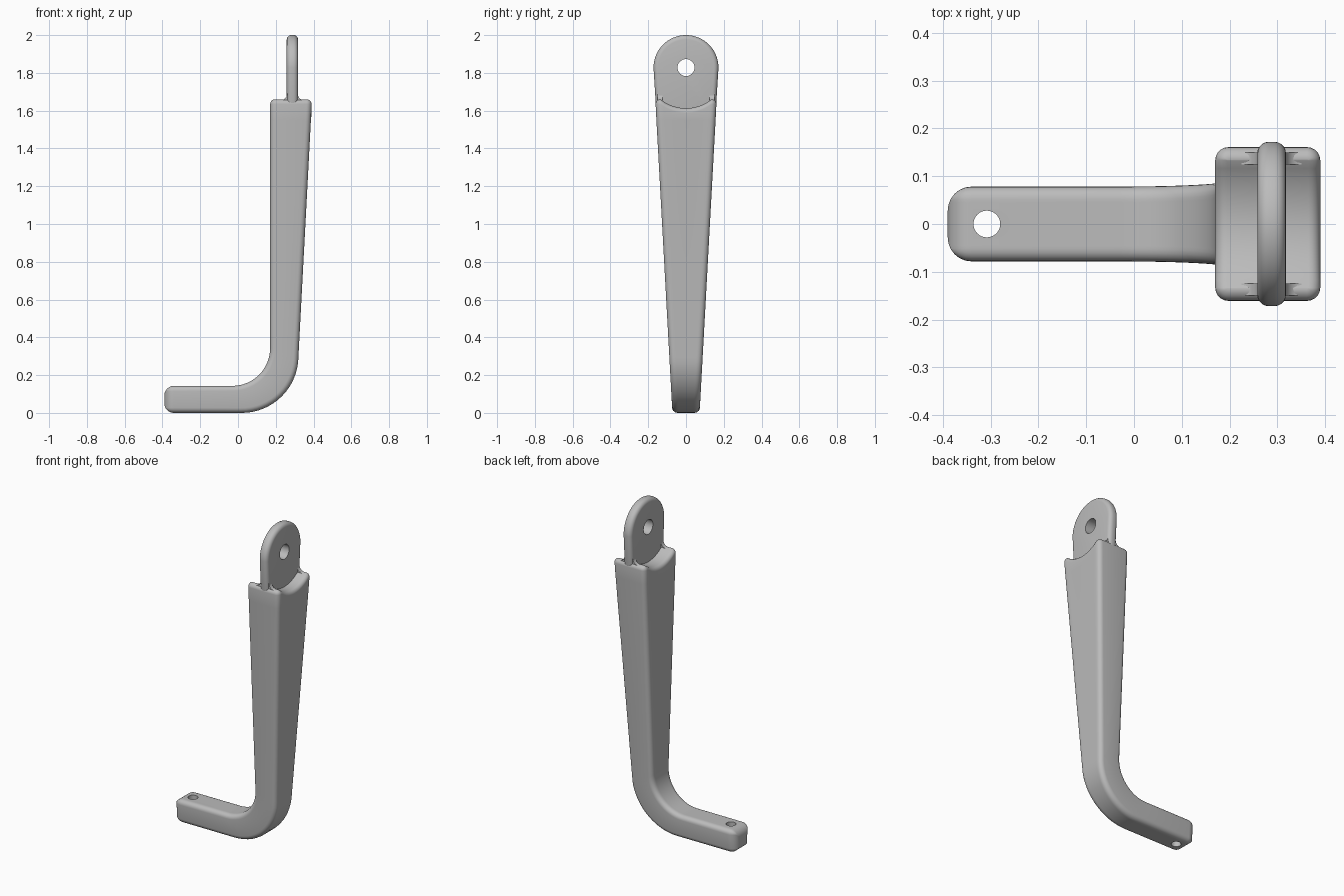
import bpy, bmesh
from math import sin, cos, pi, sqrt, hypot

cube = bpy.data.objects.get("Cube")
if cube:
    bpy.data.objects.remove(cube)

# Single grey finish
grey = bpy.data.materials.new("plain grey")
grey.use_nodes = True
COLOUR = (0.5, 0.5, 0.5, 1)
grey.diffuse_color = COLOUR
grey.node_tree.nodes["Principled BSDF"].inputs["Base Color"].default_value = COLOUR

PIVOT_Z = 1.828       # centre of the rounded tab and of the hollow below it
TAB_X = 0.288
EDGE = 0.028          # rounding of the long edges
DIVS, CORNER = 16, 5


def half_width(z):
    return 0.072 + 0.0546 * z


def hollow_top(y):
    return min(1.66, PIVOT_Z - sqrt(0.215 ** 2 - y * y))


def make_object(name, bm):
    bmesh.ops.recalc_face_normals(bm, faces=bm.faces)
    mesh = bpy.data.meshes.new(name)
    bm.to_mesh(mesh)
    bm.free()
    obj = bpy.data.objects.new(name, mesh)
    bpy.context.collection.objects.link(obj)
    mesh.materials.append(grey)
    return obj


def activate(obj):
    bpy.ops.object.select_all(action='DESELECT')
    obj.select_set(True)
    bpy.context.view_layer.objects.active = obj


def drill(obj, location, radius, rotation):
    """Cut a round through hole."""
    bpy.ops.mesh.primitive_cylinder_add(vertices=32, radius=radius, depth=0.5,
                                        location=location, rotation=rotation)
    cutter = bpy.context.object
    cutter.hide_render = True
    cutter.data.materials.append(grey)
    activate(obj)
    mod = obj.modifiers.new("hole", 'BOOLEAN')
    mod.operation, mod.object, mod.solver = 'DIFFERENCE', cutter, 'EXACT'
    bpy.ops.object.modifier_apply(modifier=mod.name)
    bpy.data.objects.remove(cutter)


def smooth(obj):
    activate(obj)
    bpy.ops.object.shade_smooth_by_angle(angle=pi / 6)


def section(ht, inset, r):
    """Rounded rectangle as (u, side factor, distance in from the side)."""
    pts = []
    h = ht - inset
    for s in (-1, 1):
        for i in range(DIVS + 1):
            pts.append((s * h, -s * (1 - 2 * i / DIVS), inset + r))
        for k in range(1, CORNER + 1):
            a = k / CORNER * pi / 2
            pts.append((s * (h - r + r * cos(a)), -s * -1, inset + r - r * sin(a)))
        for k in range(CORNER):
            a = k / CORNER * pi / 2
            pts.append((-s * (h - r + r * sin(a)), s, inset + r - r * cos(a)))
    return pts


def add_ring(bm, inner, outer, inset=0, lowered=None):
    (xi, zi), (xo, zo) = inner, outer
    ht = hypot(xo - xi, zo - zi) / 2
    ring = []
    for u, t, e in section(ht, inset, max(EDGE - inset, 0.003)):
        f = (u / ht + 1) / 2
        x, z = xi + (xo - xi) * f, zi + (zo - zi) * f
        y = t * (half_width(z) - e)
        if lowered is not None:
            z = hollow_top(y) - lowered
        ring.append(bm.verts.new((x, y, z)))
    return ring


def cap(bm, ring):
    """Strip the end across its width, with one face at each side."""
    half = len(ring) // 2
    for i in range(DIVS):
        bm.faces.new((ring[i], ring[i + 1],
                      ring[half + DIVS - i - 1], ring[half + DIVS - i]))
    bm.faces.new(ring[DIVS:half + 1])
    bm.faces.new(ring[half + DIVS:] + ring[:1])


# Arm: foot, bend and tapering upright as one swept section
bm = bmesh.new()
rings = []
for k in range(7):                                   # rounded foot end
    a = k / 6 * pi / 2
    x = -0.39 + 0.05 * (1 - sin(a))
    x = -0.34 - 0.05 * cos(a)
    rings.append(add_ring(bm, (x, 0.143), (x, 0), 0.05 * (1 - sin(a))))
for k in range(17):                                  # bend
    a = k / 16 * pi / 2
    rings.append(add_ring(bm, (-0.03 + 0.2 * sin(a), 0.343 - 0.2 * cos(a)),
                          (0.02 + 0.3 * sin(a), 0.3 - 0.3 * cos(a))))
rings.append(add_ring(bm, (0.17, 1.55), (0.386, 1.55)))
for k in range(6):                                   # rounded hollow top
    a = k / 5 * pi / 2
    rings.append(add_ring(bm, (0.17, 1.63), (0.39, 1.63),
                          0.025 * (1 - cos(a)), 0.025 * (1 - sin(a))))
for r0, r1 in zip(rings, rings[1:]):
    n = len(r0)
    for i in range(n):
        j = (i + 1) % n
        bm.faces.new((r0[i], r0[j], r1[j], r1[i]))
cap(bm, rings[0])
cap(bm, rings[-1])
arm = make_object("arm", bm)
drill(arm, (-0.308, 0, 0.1), 0.028, (0, 0, 0))
smooth(arm)


def prism(name, outline, axis, start, depth):
    """Extrude an outline along x (points y, z) or along y (points x, z)."""
    bm = bmesh.new()
    if axis == 'x':
        verts = [bm.verts.new((start, p, q)) for p, q in outline]
        step = (depth, 0, 0)
    else:
        verts = [bm.verts.new((p, start, q)) for p, q in outline]
        step = (0, depth, 0)
    face = bm.faces.new(verts)
    out = bmesh.ops.extrude_face_region(bm, geom=[face])
    moved = [v for v in out["geom"] if isinstance(v, bmesh.types.BMVert)]
    bmesh.ops.translate(bm, verts=moved, vec=step)
    return make_object(name, bm)


# Tab: tapered plate with a round head and softened edges
R = 2 - PIVOT_Z
base = half_width(1.56) - 0.002
outline = [(base, 1.56)]
outline += [(R * cos(k / 36 * pi), PIVOT_Z + R * sin(k / 36 * pi)) for k in range(37)]
outline.append((-base, 1.56))
tab = prism("tab", outline, 'x', TAB_X - 0.03, 0.06)
bevel = tab.modifiers.new("soft edges", 'BEVEL')
bevel.width, bevel.segments, bevel.use_clamp_overlap = 0.024, 5, False
activate(tab)
bpy.ops.object.modifier_apply(modifier=bevel.name)
drill(tab, (TAB_X, 0, PIVOT_Z), 0.045, (0, pi / 2, 0))
smooth(tab)

# Small curved webs where the tab leaves the shoulders
curve = [(0.028 + 0.035 * (1 - cos(k / 6 * pi / 2)),
          1.69 - 0.035 * sin(k / 6 * pi / 2)) for k in range(7)]
web = [(TAB_X + p, q) for p, q in curve] + [(TAB_X - p, q) for p, q in reversed(curve)]
for side, start in (("left_side", 0.125), ("right_side", -0.15)):
    smooth(prism("web_" + side, web, 'y', start, 0.025))
